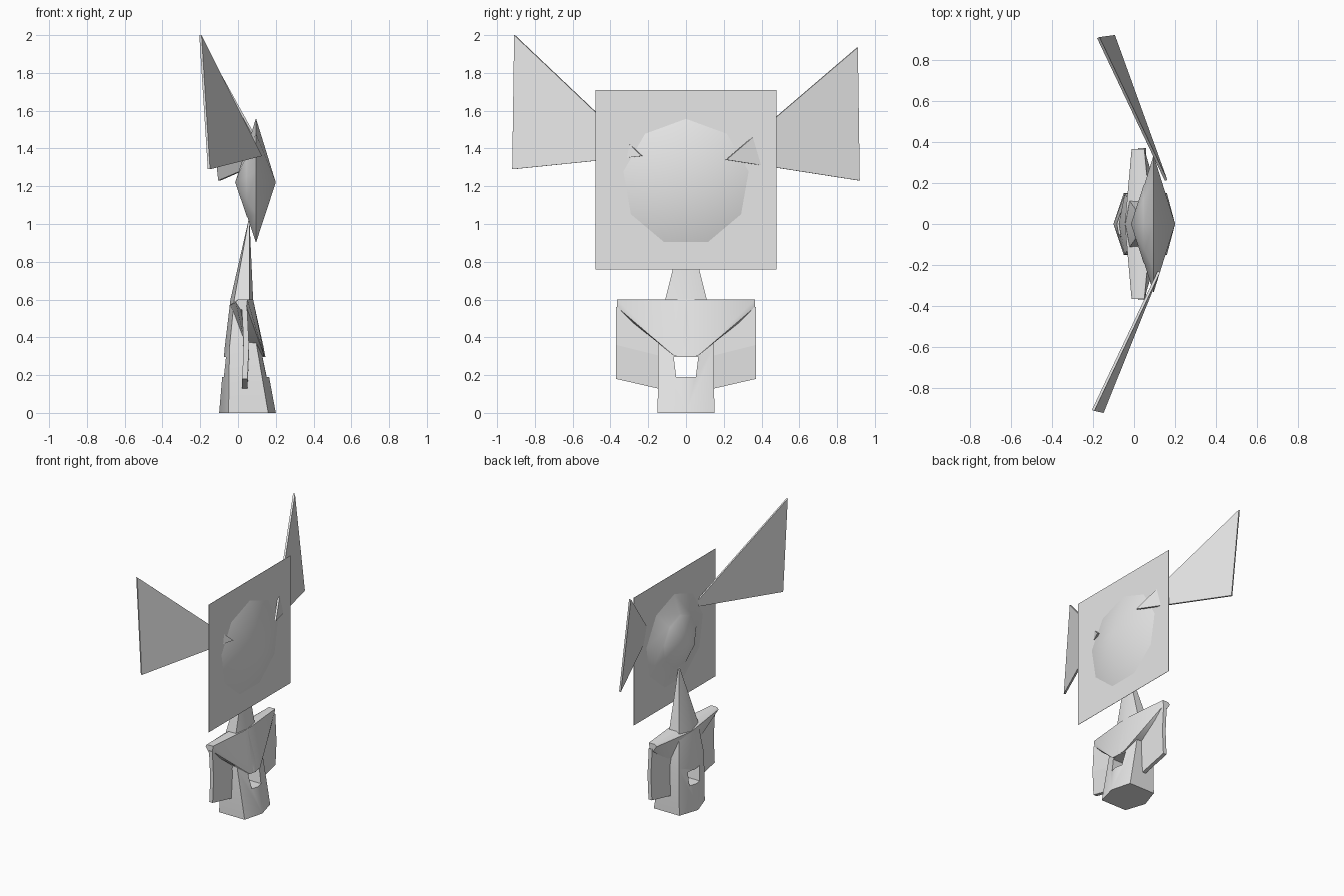
import bpy, bmesh, math
from mathutils import Vector

cube = bpy.data.objects.get("Cube")
if cube:
    bpy.data.objects.remove(cube, do_unlink=True)

grey = bpy.data.materials.new("light_grey")
grey.use_nodes = True
grey.diffuse_color = (0.8, 0.8, 0.8, 1)
grey.node_tree.nodes["Principled BSDF"].inputs["Base Color"].default_value = (0.8, 0.8, 0.8, 1)


def finish(name, bm, smooth=None):
    bmesh.ops.recalc_face_normals(bm, faces=bm.faces[:])
    mesh = bpy.data.meshes.new(name)
    bm.to_mesh(mesh)
    bm.free()
    mesh.materials.append(grey)
    obj = bpy.data.objects.new(name, mesh)
    bpy.context.collection.objects.link(obj)
    if smooth:
        bpy.ops.object.select_all(action='DESELECT')
        obj.select_set(True)
        bpy.context.view_layer.objects.active = obj
        bpy.ops.object.shade_smooth_by_angle(angle=math.radians(smooth))
    return obj


def loft(name, rings, smooth=None):
    """Skin a list of rings; a ring of one point becomes a tip."""
    bm = bmesh.new()
    loops = [[bm.verts.new(p) for p in ring] for ring in rings]
    for a, b in zip(loops, loops[1:]):
        n = max(len(a), len(b))
        for i in range(n):
            j = (i + 1) % n
            if len(b) == 1:
                bm.faces.new((a[i], a[j], b[0]))
            elif len(a) == 1:
                bm.faces.new((a[0], b[j], b[i]))
            else:
                bm.faces.new((a[i], a[j], b[j], b[i]))
    for end in (loops[0], loops[-1]):
        if len(end) > 2:
            bm.faces.new(end)
    return finish(name, bm, smooth)


def hull(name, points, smooth=None):
    bm = bmesh.new()
    for p in points:
        bm.verts.new(p)
    res = bmesh.ops.convex_hull(bm, input=bm.verts[:])
    loose = [v for v in bm.verts if not v.link_faces]
    bmesh.ops.delete(bm, geom=loose, context='VERTS')
    return finish(name, bm, smooth)


def slab(name, outline, offset):
    """Flat outline thickened by an offset vector."""
    off = Vector(offset)
    return loft(name, [outline, [tuple(Vector(p) + off) for p in outline]])


# Robe: six-sided tapering body that runs up into a pointed neck
def robe_ring(z, back, back_side, front_side, front, half):
    return [(back, 0, z), (back_side, -half, z), (front_side, -half, z),
            (front, 0, z), (front_side, half, z), (back_side, half, z)]


robe = loft("robe", [
    robe_ring(0, -0.1, -0.05, 0.16, 0.2, 0.15),
    robe_ring(0.35, -0.07, -0.045, 0.1, 0.135, 0.148),
    robe_ring(0.6, -0.04, -0.02, 0.06, 0.08, 0.11),
    [(0.06, 0, 1.04)]], 60)

# Opening that runs through the robe from front to back
cutter = loft("opening_cutter", [
    [(x, -0.052, 0.19), (x, 0.052, 0.19), (x, 0.065, 0.295), (x, -0.065, 0.295)]
    for x in (-0.4, 0.4)])
cutter.hide_render = True
cutter.hide_viewport = True
cut = robe.modifiers.new("opening", 'BOOLEAN')
cut.operation = 'DIFFERENCE'
cut.solver = 'EXACT'
cut.object = cutter
bpy.context.view_layer.objects.active = robe
bpy.ops.object.modifier_apply(modifier=cut.name)
bpy.data.objects.remove(cutter, do_unlink=True)

# Shoulders with sleeves, draped to a point on the chest
drape = []
for s in (-1, 1):
    drape += [(-0.012, s * 0.365, 0.585), (0.0, s * 0.365, 0.6), (0.05, s * 0.365, 0.6),
              (0.045, s * 0.365, 0.56), (0.015, s * 0.365, 0.545),
              (-0.035, s * 0.1, 0.56), (0.14, s * 0.06, 0.3), (0.08, s * 0.05, 0.6),
              (0.05, s * 0.06, 0.31)]
drape += [(-0.045, 0, 0.57)]
hull("shoulder_drape", drape, 40)

# Hanging side panels, each with two slightly folded sections
for s, side in ((-1, "right"), (1, "left")):
    rows = [(0.18, 0.125, 0.022), (0.36, 0.3, 0.03), (0.56, 0.52, 0.02)]
    loft(side + "_side_panel", [
        [(x, s * 0.13, inner), (x + 0.028, s * 0.13, inner),
         (x + 0.028, s * 0.37, outer), (x, s * 0.37, outer)]
        for outer, inner, x in rows])

# Square backing sheet
slab("square_sheet", [(0.094, y, z) for y, z in
     ((-0.48, 0.76), (0.48, 0.76), (0.48, 1.71), (-0.48, 1.71))], (0.002, 0, 0))


# Nine-sided lens with a pointed centre on both faces
def lens_ring(x, radius):
    return [(x, radius * math.sin(a), 1.22 + radius * math.cos(a))
            for a in (math.tau * i / 9 for i in range(9))]


loft("lens", [[(-0.015, 0, 1.22)], lens_ring(0.046, 0.19), lens_ring(0.052, 0.2),
              lens_ring(0.095, 0.34), [(0.2, 0, 1.22)]], 35)

# Swept triangular wings
slab("left_wing", [(0.15, 0.21, 1.34), (-0.105, 0.915, 1.23), (-0.18, 0.905, 1.935)],
     (0.012, 0.005, 0))
slab("right_wing", [(0.115, -0.23, 1.36), (-0.16, -0.915, 1.29), (-0.205, -0.905, 2.0)],
     (0.012, -0.005, 0))
